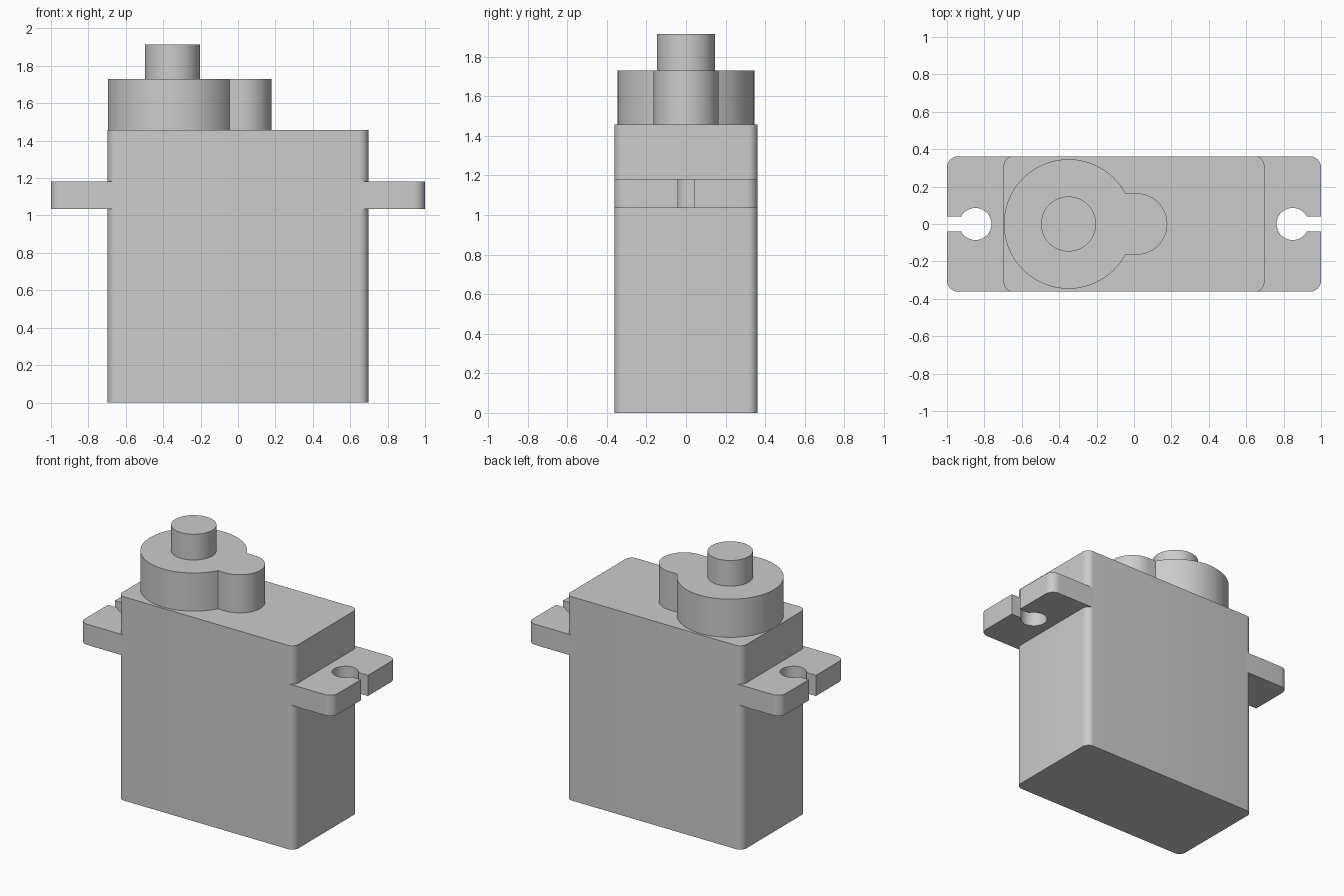
import bpy
import bmesh
from math import asin, atan2, cos, pi, sin

cube = bpy.data.objects.get("Cube")
if cube:
    bpy.data.objects.remove(cube, do_unlink=True)

grey = bpy.data.materials.new("light grey plastic")
grey.use_nodes = True
colour = (0.6, 0.6, 0.6, 1)
grey.diffuse_color = colour
grey.node_tree.nodes["Principled BSDF"].inputs["Base Color"].default_value = colour


def arc(cx, cy, r, start, end, steps):
    """Points along a circular arc, both ends included."""
    angles = [start + (end - start) * i / steps for i in range(steps + 1)]
    return [(cx + r * cos(a), cy + r * sin(a)) for a in angles]


def extrude(name, outline, bottom, top):
    """Solid prism from a flat outline, smooth around its curves."""
    bm = bmesh.new()
    base = bm.faces.new([bm.verts.new((x, y, bottom)) for x, y in outline])
    result = bmesh.ops.extrude_face_region(bm, geom=[base], use_keep_orig=True)
    raised = [v for v in result["geom"] if isinstance(v, bmesh.types.BMVert)]
    bmesh.ops.translate(bm, verts=raised, vec=(0, 0, top - bottom))
    bmesh.ops.recalc_face_normals(bm, faces=bm.faces)
    mesh = bpy.data.meshes.new(name)
    bm.to_mesh(mesh)
    bm.free()
    mesh.materials.append(grey)
    obj = bpy.data.objects.new(name, mesh)
    bpy.context.collection.objects.link(obj)
    bpy.ops.object.select_all(action="DESELECT")
    obj.select_set(True)
    bpy.context.view_layer.objects.active = obj
    bpy.ops.object.shade_smooth_by_angle(angle=pi / 6)
    return obj


# Case with rounded upright corners
half_x, half_y, r = 0.697, 0.362, 0.05
case = []
for i, (sx, sy) in enumerate([(1, 1), (-1, 1), (-1, -1), (1, -1)]):
    case += arc(sx * (half_x - r), sy * (half_y - r), r, i * pi / 2, (i + 1) * pi / 2, 8)
extrude("case", case, 0, 1.457)

# Mounting tabs with a keyhole slot open at the outer end
slot, hole_x, hole_r, corner = 0.04, 0.848, 0.086, 0.06
inner = half_x - r
opening = asin(slot / hole_r)
tab = [(inner, -half_y)]
tab += arc(1 - corner, corner - half_y, corner, -pi / 2, 0, 8)
tab += [(1, -slot)]
tab += arc(hole_x, 0, hole_r, -opening, opening - 2 * pi, 40)
tab += [(1, slot)]
tab += arc(1 - corner, half_y - corner, corner, 0, pi / 2, 8)
tab += [(inner, half_y)]
for name, side in (("left_mounting_tab", 1), ("right_mounting_tab", -1)):
    extrude(name, [(side * x, y) for x, y in tab], 1.035, 1.183)

# Gear housing: a large round with a smaller lobe beside it
shaft_x, big_r, lobe_x, lobe_r = -0.35, 0.346, 0.014, 0.164
meet = asin(lobe_r / big_r)
housing = arc(shaft_x, 0, big_r, meet, 2 * pi - meet, 72)
housing += arc(lobe_x, 0, lobe_r, -pi / 2, pi / 2, 32)
extrude("gear_housing", housing, 1.457, 1.73)

# Output shaft
extrude("output_shaft", arc(shaft_x, 0, 0.147, 0, 2 * pi, 48)[:-1], 1.73, 1.914)
